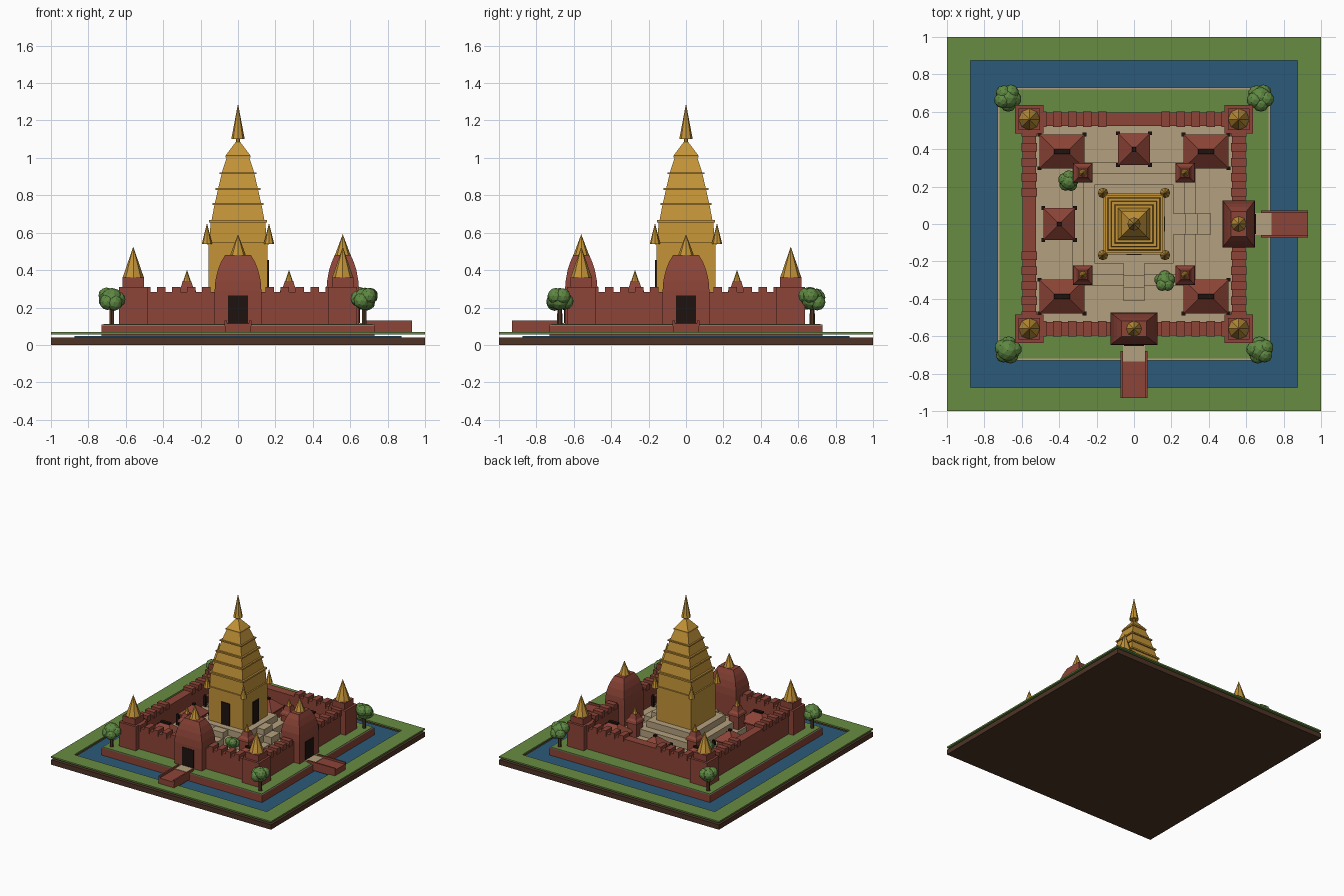
import bpy, bmesh, math, random
from mathutils import Vector

if "Cube" in bpy.data.objects:
    bpy.data.objects.remove(bpy.data.objects["Cube"])

random.seed(4)


def material(name, r, g, b):
    m = bpy.data.materials.new(name)
    lin = [((c / 255 + 0.055) / 1.055) ** 2.4 for c in (r, g, b)]
    m.diffuse_color = (*lin, 1)
    m.use_nodes = True
    m.node_tree.nodes["Principled BSDF"].inputs["Base Color"].default_value = m.diffuse_color
    return m


GRASS = material("grass", 104, 140, 66)
WATER = material("water", 44, 90, 122)
STONE = material("pale stone", 180, 160, 126)
BRICK = material("red brick", 140, 68, 55)
GOLD = material("gold", 196, 148, 56)
EARTH = material("earth", 78, 52, 38)
DARK = material("dark opening", 30, 18, 15)
TRUNK = material("bark", 80, 54, 34)
LEAF = material("foliage", 94, 136, 66)


def finish(name, bm, mat):
    me = bpy.data.meshes.new(name)
    bmesh.ops.recalc_face_normals(bm, faces=bm.faces)
    bm.to_mesh(me)
    bm.free()
    me.materials.append(mat)
    ob = bpy.data.objects.new(name, me)
    bpy.context.collection.objects.link(ob)
    return ob


def stack(name, mat, x, y, profile):
    """Rectangular tower through rings of (half_x, half_y, z)."""
    bm = bmesh.new()
    rings = [[bm.verts.new((x + sx * hx, y + sy * hy, z))
              for sx, sy in ((-1, -1), (1, -1), (1, 1), (-1, 1))]
             for hx, hy, z in profile]
    bm.faces.new(rings[0][::-1])
    bm.faces.new(rings[-1])
    for a, b in zip(rings, rings[1:]):
        for i in range(4):
            j = (i + 1) % 4
            bm.faces.new((a[i], a[j], b[j], b[i]))
    return finish(name, bm, mat)


def box(name, mat, x, y, hx, hy, z0, z1):
    return stack(name, mat, x, y, [(hx, hy, z0), (hx, hy, z1)])


def cone(name, mat, x, y, r, z0, z1, r2=0.0, n=8):
    bm = bmesh.new()
    bmesh.ops.create_cone(bm, cap_ends=True, segments=n, radius1=r, radius2=r2, depth=z1 - z0)
    bmesh.ops.translate(bm, verts=bm.verts, vec=(x, y, (z0 + z1) / 2))
    return finish(name, bm, mat)


def turned_box(name, mat, side, u, v, hu, hv, z0, z1):
    """Box placed at u along a side and v outward; side is a unit outward direction."""
    dx, dy = side
    return box(name, mat, v * dx - u * dy, v * dy + u * dx,
               abs(hv * dx) + abs(hu * dy), abs(hv * dy) + abs(hu * dx), z0, z1)


def tree(x, y, z0, zc, r):
    cone("tree_trunk", TRUNK, x, y, r * 0.2, z0, zc, r * 0.15, 6)
    bm = bmesh.new()
    blobs = [(0, 0, 0, 0.8)]
    turn = random.random() * 6
    for k in range(5):
        a = turn + k * math.tau / 5
        blobs.append((0.42 * math.cos(a), 0.42 * math.sin(a), random.uniform(-0.3, 0.35), 0.58))
    for bx, by, bz, br in blobs:
        new = bmesh.ops.create_icosphere(bm, subdivisions=2, radius=br * r)["verts"]
        bmesh.ops.translate(bm, verts=new, vec=Vector((bx, by, bz)) * r + Vector((x, y, zc)))
    finish("tree_crown", bm, LEAF)


SIDES = [(0, -1), (1, 0), (0, 1), (-1, 0)]
ENTRANCES = SIDES[:2]
CORNERS = [(-1, -1), (1, -1), (1, 1), (-1, 1)]

# Ground, moat and island
box("earth_base", EARTH, 0, 0, 1, 1, 0, 0.04)
box("moat_water", WATER, 0, 0, 0.875, 0.875, 0.036, 0.048)
for s in SIDES:
    long = 1.0 if s[0] == 0 else 0.875
    turned_box("outer_bank", GRASS, s, 0, 0.9375, long, 0.0625, 0.056, 0.068)
box("island_wall", BRICK, 0, 0, 0.73, 0.73, 0.03, 0.104)
box("island_rim", STONE, 0, 0, 0.73, 0.73, 0.104, 0.108)
box("island_lawn", GRASS, 0, 0, 0.72, 0.72, 0.105, 0.112)
box("courtyard_paving", STONE, 0, 0, 0.54, 0.54, 0.106, 0.116)

# Battlemented walls
for s in SIDES:
    turned_box("wall", BRICK, s, 0, 0.56, 0.56, 0.035, 0.105, 0.284)
    for k in range(5):
        for m in (-1, 1):
            turned_box("wall_merlon", BRICK, s, m * (0.17 + 0.08 * k), 0.56,
                       0.022, 0.041, 0.262, 0.31)

# Corner towers
for cx, cy in CORNERS:
    x, y = 0.56 * cx, 0.56 * cy
    box("corner_tower", BRICK, x, y, 0.077, 0.077, 0.105, 0.31)
    box("corner_tower_top", BRICK, x, y, 0.058, 0.058, 0.31, 0.36)
    cone("corner_tower_spire", GOLD, x, y, 0.057, 0.36, 0.525)

# Gatehouses with bridges
for s in ENTRANCES:
    prof = [(0.125, 0.0875, 0.105), (0.125, 0.0875, 0.29), (0.121, 0.083, 0.345),
            (0.108, 0.073, 0.40), (0.09, 0.058, 0.445), (0.068, 0.042, 0.482)]
    if s[0]:
        prof = [(b, a, z) for a, b, z in prof]
    x, y = 0.56 * s[0], 0.56 * s[1]
    stack("gatehouse", BRICK, x, y, prof)
    cone("gatehouse_spire", GOLD, x, y, 0.042, 0.48, 0.592)
    turned_box("gate_door", DARK, s, 0, 0.648, 0.053, 0.004, 0.112, 0.265)
    turned_box("gate_path", STONE, s, 0, 0.69, 0.06, 0.045, 0.106, 0.118)
    turned_box("bridge_deck", BRICK, s, 0, 0.83, 0.07, 0.1, 0.06, 0.114)
    for m in (-1, 1):
        turned_box("bridge_rail", BRICK, s, m * 0.066, 0.805, 0.006, 0.125, 0.1, 0.13)

# Stepped terrace with stairs
for half, z0, z1 in ((0.33, 0.11, 0.165), (0.27, 0.165, 0.22), (0.21, 0.22, 0.272)):
    box("terrace_step", STONE, 0, 0, half, half, z0, z1)
for s in ENTRANCES:
    for k, top in enumerate((0.268, 0.22, 0.168)):
        turned_box("stair_step", STONE, s, 0, 0.243 + 0.067 * k, 0.056, 0.0335, 0.112, top)

# Main tower
tower = [(0.158, 0.27), (0.158, 0.535), (0.163, 0.535), (0.163, 0.55), (0.152, 0.55),
         (0.147, 0.655), (0.156, 0.655), (0.156, 0.668), (0.141, 0.668), (0.126, 0.748),
         (0.136, 0.748), (0.136, 0.760), (0.123, 0.760), (0.108, 0.828), (0.119, 0.828),
         (0.119, 0.840), (0.105, 0.840), (0.088, 0.913), (0.098, 0.913), (0.098, 0.923),
         (0.086, 0.923), (0.060, 1.003), (0.066, 1.003), (0.066, 1.013), (0.012, 1.085)]
stack("main_tower", GOLD, 0, 0, [(h, h, z) for h, z in tower])
cone("main_tower_neck", GOLD, 0, 0, 0.012, 1.07, 1.11, 0.012)
cone("main_tower_finial", GOLD, 0, 0, 0.036, 1.10, 1.29)
for s in ENTRANCES:
    turned_box("tower_door", DARK, s, 0, 0.161, 0.04, 0.004, 0.274, 0.455)
for cx, cy in CORNERS:
    cone("tower_corner_spire", GOLD, 0.166 * cx, 0.166 * cy, 0.028, 0.54, 0.652)

# Small terrace shrines
for cx, cy in CORNERS:
    x, y = 0.273 * cx, 0.273 * cy
    box("shrine_body", BRICK, x, y, 0.042, 0.042, 0.112, 0.272)
    stack("shrine_roof", BRICK, x, y, [(0.052, 0.052, 0.272), (0.047, 0.047, 0.292),
                                     (0.034, 0.034, 0.305), (0.022, 0.022, 0.342)])
    cone("shrine_spire", GOLD, x, y, 0.024, 0.33, 0.402)


# Courtyard pavilions on dark posts
def pavilion(x, y, hx, hy, rx, ry):
    box("pavilion_floor", STONE, x, y, hx, hy, 0.112, 0.125)
    box("pavilion_hall", BRICK, x, y, hx * 0.8, hy * 0.8, 0.12, 0.2)
    stack("pavilion_roof", BRICK, x, y, [(hx, hy, 0.196), (hx, hy, 0.206), (rx, ry, 0.272)])
    box("pavilion_ridge", DARK, x, y, rx, ry, 0.272, 0.284)
    for cx, cy in CORNERS:
        box("pavilion_post", DARK, x + cx * hx, y + cy * hy, 0.01, 0.01, 0.112, 0.206)


for cx, cy in CORNERS:
    pavilion(0.385 * cx, 0.388 * cy, 0.12, 0.09, 0.042, 0.014)
pavilion(0, 0.4, 0.085, 0.085, 0.012, 0.012)
pavilion(-0.4, 0, 0.085, 0.085, 0.012, 0.012)

# Trees
for cx, cy in CORNERS:
    tree(0.675 * cx, 0.675 * cy, 0.11, 0.245, 0.075)
tree(-0.35, 0.23, 0.112, 0.225, 0.058)
tree(0.165, -0.305, 0.112, 0.225, 0.058)
